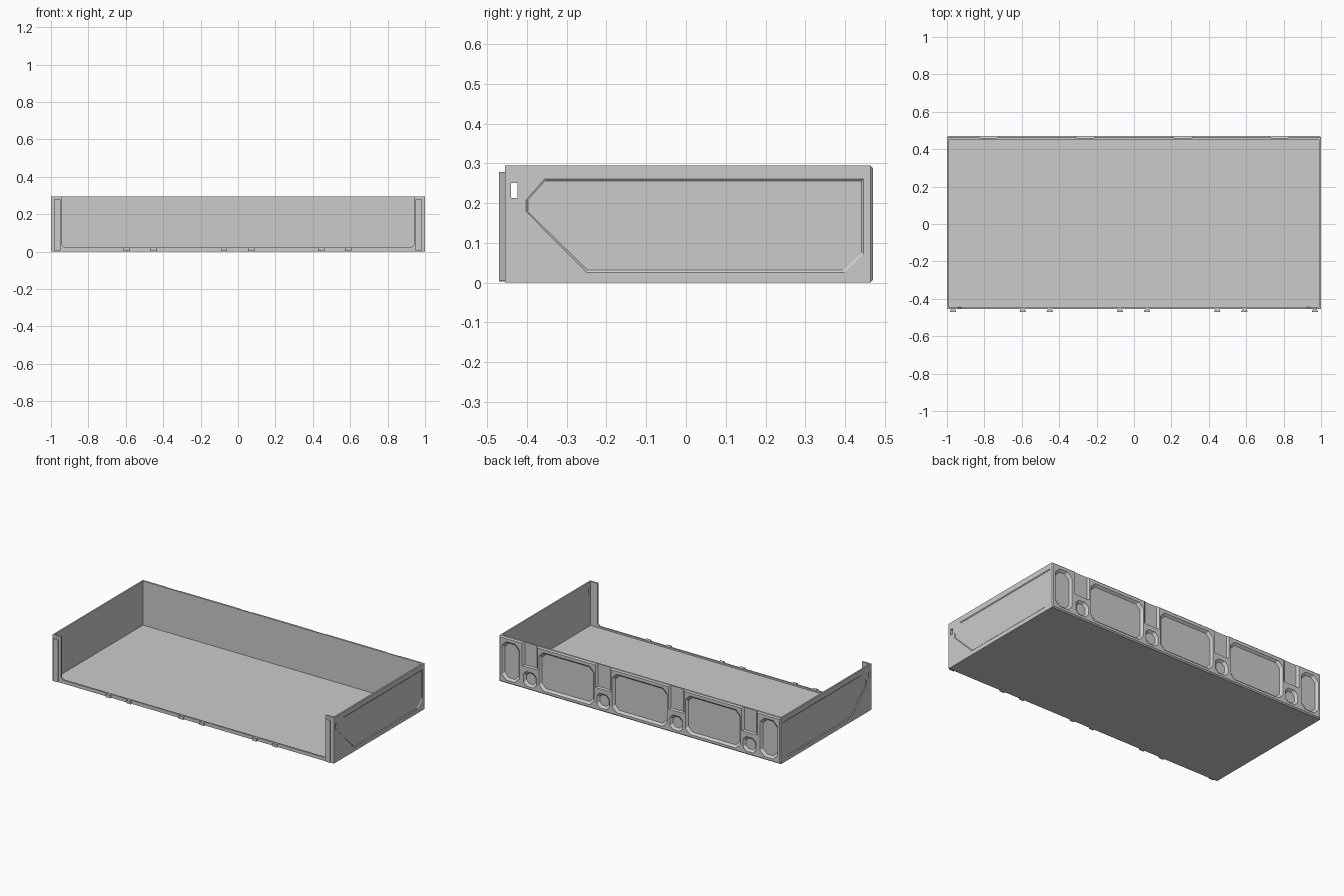
import bpy, bmesh
from mathutils import Vector

if "Cube" in bpy.data.objects:
    bpy.data.objects.remove(bpy.data.objects["Cube"])


def loft(name, ring_a, ring_b):
    """Closed solid between two matching polygons."""
    bm = bmesh.new()
    a = [bm.verts.new(p) for p in ring_a]
    b = [bm.verts.new(p) for p in ring_b]
    n = len(a)
    bm.faces.new(a)
    bm.faces.new(b[::-1])
    for i in range(n):
        bm.faces.new((a[i], a[(i + 1) % n], b[(i + 1) % n], b[i]))
    bmesh.ops.recalc_face_normals(bm, faces=bm.faces[:])
    me = bpy.data.meshes.new(name)
    bm.to_mesh(me)
    bm.free()
    ob = bpy.data.objects.new(name, me)
    bpy.context.collection.objects.link(ob)
    return ob


def rect(x0, x1, z0, z1, c=0.0):
    """Rectangle outline, corners clipped by c."""
    if c == 0:
        return [(x0, z0), (x1, z0), (x1, z1), (x0, z1)]
    return [(x0 + c, z0), (x1 - c, z0), (x1, z0 + c), (x1, z1 - c),
            (x1 - c, z1), (x0 + c, z1), (x0, z1 - c), (x0, z0 + c)]


def at_y(poly, y):
    return [(u, y, v) for u, v in poly]


def at_x(poly, x):
    return [(x, u, v) for u, v in poly]


def box(name, x0, x1, y0, y1, z0, z1, c=0.0):
    p = rect(x0, x1, z0, z1, c)
    return loft(name, at_y(p, y0), at_y(p, y1))


def cut(target, cutter):
    cutter.hide_render = True
    m = target.modifiers.new("cut", 'BOOLEAN')
    m.operation = 'DIFFERENCE'
    m.solver = 'EXACT'
    m.object = cutter
    bpy.context.view_layer.objects.active = target
    bpy.ops.object.modifier_apply(modifier=m.name)
    bpy.data.objects.remove(cutter)


W, H, FRONT, BACK = 1.0, 0.295, -0.455, 0.47

# Tray shell with chamfered rim around the back face
tray = box("tray_body", -W, W, FRONT, BACK, 0, H)
bm = bmesh.new()
bm.from_mesh(tray.data)
rim = [e for e in bm.edges if all(v.co.y > 0.4 for v in e.verts)]
bmesh.ops.bevel(bm, geom=rim, offset=0.007, segments=1, affect='EDGES')
bm.to_mesh(tray.data)
bm.free()

# Interior and the open front between the two posts
cut(tray, box("cavity", -0.99, 0.99, -0.444, 0.45, 0.012, 0.5))
cut(tray, box("opening", -0.94, 0.94, -0.6, -0.43, 0.022, 0.5, 0.014))


# Tapered pockets in the back wall
def pocket(x0, x1, z0, z1, c, depth=0.014, s=0.012):
    k = s / 0.014 * 0.01
    outer = rect(x0 - k, x1 + k, z0 - k, z1 + k, c)
    inner = rect(x0 + s, x1 - s, z0 + s, z1 - s, c)
    cut(tray, loft("pocket", at_y(outer, BACK + 0.01), at_y(inner, BACK - depth)))


for x0, x1 in ((-0.715, -0.325), (-0.195, 0.195), (0.325, 0.715),
               (-0.98, -0.855), (0.855, 0.98)):
    pocket(x0, x1, 0.022, 0.268, 0.03)

for x in (-0.78, -0.26, 0.26, 0.78):
    # small lower pocket and open-topped stacking notch
    pocket(x - 0.045, x + 0.045, 0.022, 0.115, 0.02)
    cut(tray, loft("notch",
                   at_y(rect(x - 0.066, x + 0.066, 0.14, 0.4), BACK + 0.01),
                   at_y(rect(x - 0.044, x + 0.044, 0.15, 0.4), BACK - 0.011)))

# Shallow angled panels on both side walls
outline = [(-0.402, 0.21), (-0.357, 0.261), (0.446, 0.261), (0.446, 0.072),
           (0.399, 0.026), (-0.25, 0.026), (-0.402, 0.179)]
mid = Vector((0.022, 0.144))
inner = [(mid.x + (u - mid.x) * 0.988, mid.y + (v - mid.y) * 0.955) for u, v in outline]
for s in (-1, 1):
    cut(tray, loft("panel", at_x(outline, s * (W + 0.0001)), at_x(inner, s * (W - 0.004))))
    # hand slot through the wall
    cut(tray, box("slot", s * 0.9, s * 1.1, -0.44, -0.423, 0.213, 0.25))


# Dovetail rails on the posts and pegs along the front lip
def dovetail(name, x, half, z0, z1):
    loft(name, at_y(rect(x - half * 0.6, x + half * 0.6, z0, z1), FRONT + 0.001),
         at_y(rect(x - half, x + half, z0, z1), -0.47))


for s in (-1, 1):
    dovetail("post_rail", s * 0.967, 0.017, 0.006, 0.278)
for x in (-0.595, -0.45, -0.075, 0.07, 0.445, 0.59):
    dovetail("lip_peg", x, 0.017, 0.003, 0.021)
